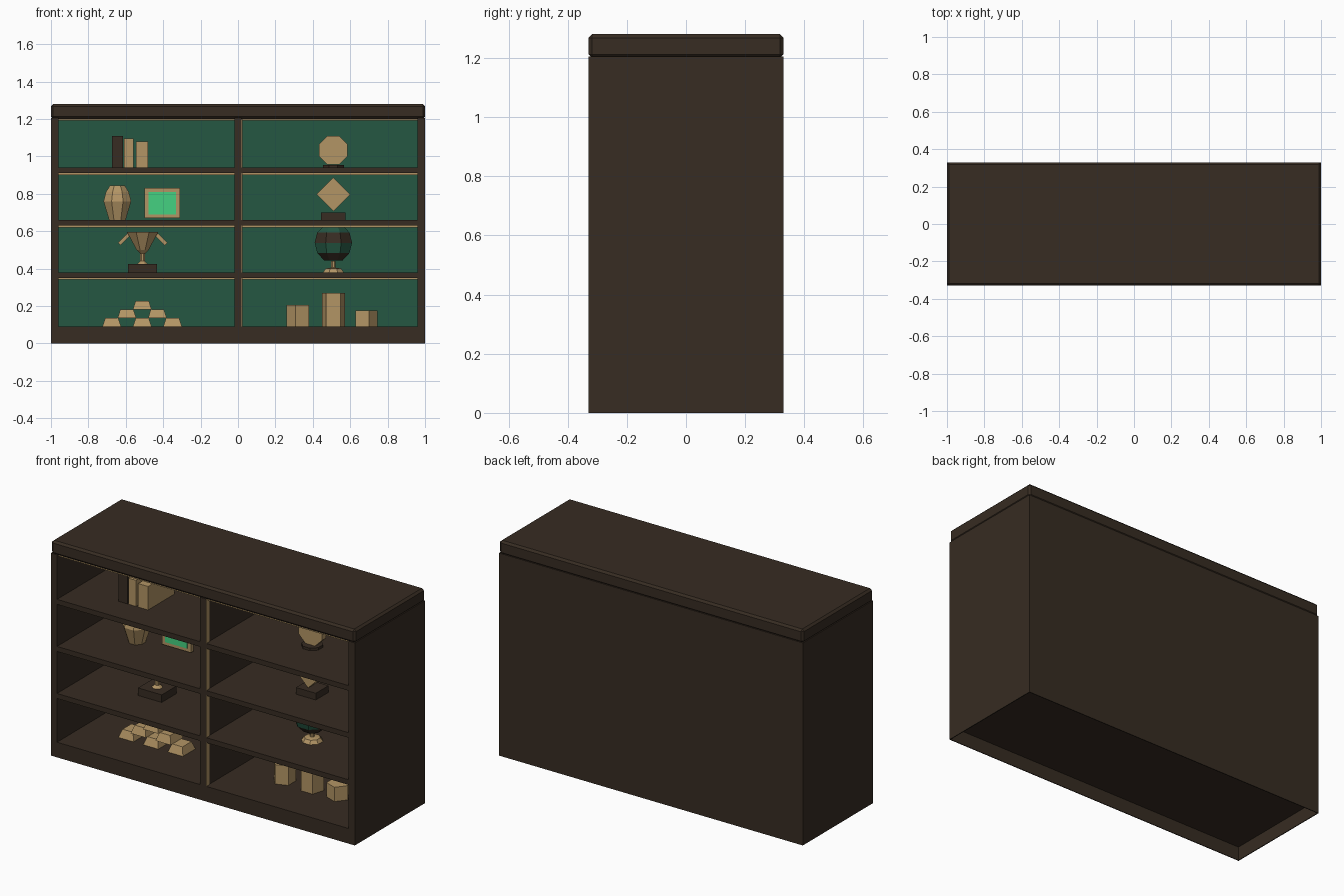
import bpy, bmesh, math
from mathutils import Matrix

if "Cube" in bpy.data.objects:
    bpy.data.objects.remove(bpy.data.objects["Cube"])


def material(name, r, g, b):
    m = bpy.data.materials.new(name)
    m.use_nodes = True
    m.diffuse_color = (r, g, b, 1)
    bsdf = next(n for n in m.node_tree.nodes if n.type == 'BSDF_PRINCIPLED')
    bsdf.inputs["Base Color"].default_value = (r, g, b, 1)
    return m


WOOD = material("dark_wood", .038, .025, .016)
FELT = material("green_felt", .018, .095, .055)
GOLD = material("pale_gold", .45, .30, .13)
SCREEN = material("bright_green", .06, .64, .22)


def finish(bm, name, *mats):
    bmesh.ops.recalc_face_normals(bm, faces=bm.faces)
    mesh = bpy.data.meshes.new(name)
    bm.to_mesh(mesh)
    bm.free()
    for m in mats:
        mesh.materials.append(m)
    ob = bpy.data.objects.new(name, mesh)
    bpy.context.collection.objects.link(ob)
    return ob


def box(name, mat, x, y, z, tilt=0, taper=1):
    """Box from (min, max) ranges, optionally tilted about y or narrowed at the top."""
    bm = bmesh.new()
    bmesh.ops.create_cube(bm, size=1)
    for v in bm.verts:
        if v.co.z > 0:
            v.co.x *= taper
            v.co.y *= taper
    size = [b - a for a, b in (x, y, z)]
    mid = [(a + b) / 2 for a, b in (x, y, z)]
    bm.transform(Matrix.Translation(mid) @ Matrix.Rotation(tilt, 4, 'Y')
                 @ Matrix.Diagonal((*size, 1)))
    return finish(bm, name, mat)


def turned(name, mats, x, y, profile, sides=8, turn=0, banded=False):
    """Faceted turned form from (radius, height) points, one flat face to the front."""
    bm = bmesh.new()
    rings = []
    for r, z in profile:
        angles = [math.tau * (i + .5) / sides - math.pi / 2 + turn for i in range(sides)]
        rings.append([bm.verts.new((x + r * math.cos(a), y + r * math.sin(a), z))
                      for a in angles])
    for k, (low, high) in enumerate(zip(rings, rings[1:])):
        for i in range(sides):
            j = (i + 1) % sides
            f = bm.faces.new((low[i], low[j], high[j], high[i]))
            f.material_index = k % 2 if banded else 0
    bm.faces.new(rings[0][::-1])
    bm.faces.new(rings[-1])
    return finish(bm, name, *mats)


# Cabinet carcass
W, D, TOP, BACK, T = 1.0, .33, 1.205, .30, .04
FLOORS = [.09, .38, .66, .94]
CEILINGS = [.35, .63, .91, 1.2]
MID = -.03
for side, name in ((1, "left"), (-1, "right")):
    box(name + "_panel", WOOD, sorted((side * W, side * (W - T))), (-D, D), (.085, TOP))
    box(name + "_plinth", WOOD, sorted((side * W, side * (W - .005))), (-D, D), (0, .085))
box("front_plinth", WOOD, (-W, W), (-D, .005 - D), (0, .085))
box("back_plinth", WOOD, (-W, W), (D - .005, D), (0, .085))
box("back_panel", WOOD, (-W + T, W - T), (BACK, D), (.08, TOP))
box("divider", WOOD, (-T / 2, T / 2), (-D, BACK), (.085, TOP))
box("cabinet_floor", WOOD, (-W + .005, W - .005), (-D, D - .005), (.08, .09))
for low, high in zip(CEILINGS, FLOORS[1:]):
    box("shelf", WOOD, (-W + T, W - T), (-D, BACK), (low, high))
top = box("cabinet_top", WOOD, (-W, W), (-D, D), (1.2, 1.28))
bevel = top.modifiers.new("edge_bevel", 'BEVEL')
bevel.width = .012
bevel.segments = 1

# Felt lining and gold trim of each compartment
for a, b in ((-W + T, -T / 2), (T / 2, W - T)):
    for low, high in zip(FLOORS, CEILINGS):
        box("felt_lining", FELT, (a, b), (BACK - .006, BACK), (low, high))
        box("shelf_trim", GOLD, (a, b), (.015 - D, .025 - D), (high - .009, high))
for low, high in zip(FLOORS, CEILINGS):
    box("divider_trim", GOLD, (T / 2, T / 2 + .003), (-D, .03 - D), (low, high))

# Books
for a, b, h, mat in ((-.675, -.615, .17, WOOD), (-.61, -.56, .155, GOLD),
                     (-.545, -.48, .14, GOLD)):
    box("book", mat, (a, b), (-.16, .09), (.94, .94 + h))

# Vase and picture frame
turned("vase", [GOLD], -.645, MID, [(.048, .66), (.08, .76), (.066, .81), (.042, .845)])
box("picture_frame", GOLD, (-.5, -.31), (0, .025), (.67, .83))
box("picture", SCREEN, (-.478, -.332), (-.004, 0), (.69, .81))

# Trophy
box("trophy_base", WOOD, (-.588, -.432), (MID - .07, MID + .07), (.38, .425))
turned("trophy_cup", [GOLD], -.51, MID,
       [(.03, .425), (.014, .44), (.014, .48), (.035, .5), (.09, .595)])
for side in (1, -1):
    cx = -.51 + side * .1
    box("trophy_handle", GOLD, (cx - .036, cx + .036), (MID - .01, MID + .01),
        (.547, .567), tilt=side * math.pi / 4)

# Stacked tapered bars
for row, xs in enumerate(((-.675, -.512, -.35), (-.594, -.431), (-.512,))):
    for x in xs:
        z = .09 + row * .046
        box("gold_bar", GOLD, (x - .05, x + .05), (MID - .06, MID + .06),
            (z, z + .046), taper=.7)

# Octagonal plaque
X = .51
turned("plaque_base", [WOOD], X, MID, [(.06, .94), (.06, .955)])
plaque = turned("plaque", [GOLD], 0, 0, [(.083, -.02), (.083, .02)])
plaque.matrix_world = (Matrix.Translation((X, MID, 1.033))
                       @ Matrix.Rotation(math.pi / 2, 4, 'X'))

# Diamond block on a plinth
box("diamond_base", WOOD, (X - .065, X + .065), (MID - .06, MID + .06), (.66, .7))
box("diamond", GOLD, (X - .064, X + .064), (MID - .04, MID + .04),
    (.733, .861), tilt=math.pi / 4)

# Banded globe on a stand
turned("globe_stand", [GOLD], X, MID,
       [(.06, .38), (.045, .4), (.013, .405), (.013, .44)])
R = .108
rings = [math.radians(a) for a in range(150, 0, -30)]
globe = turned("globe", [WOOD, FELT], X, MID,
               [(R * math.sin(a), .538 + R * math.cos(a)) for a in rings], banded=True)

# Five-sided pillars
for x, h, turn in ((.325, .115, .35), (X, .18, 0), (.682, .085, -.35)):
    turned("pillar", [GOLD], x, MID, [(.065, .09), (.065, .09 + h)], sides=5, turn=turn)
